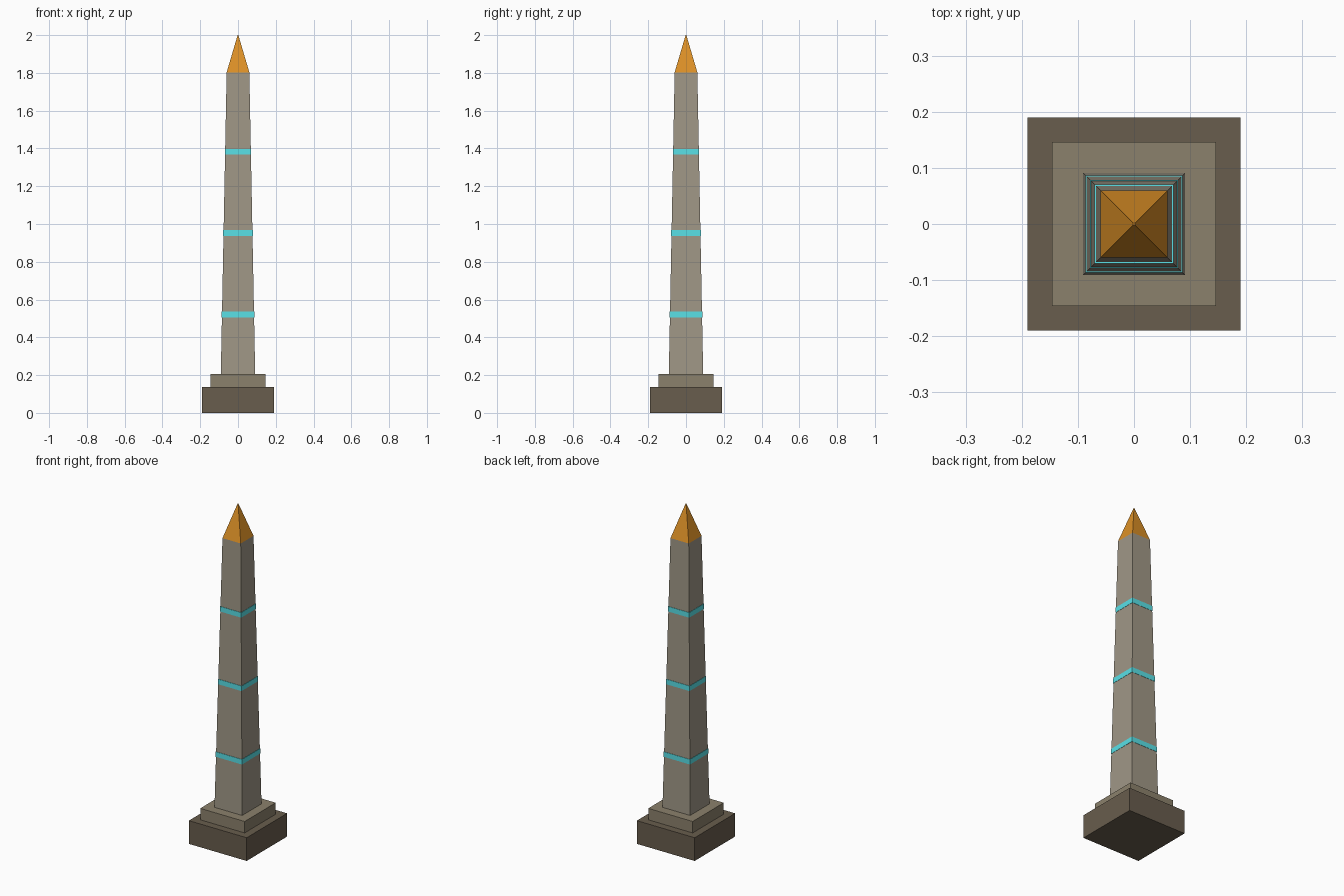
import bpy, bmesh

if "Cube" in bpy.data.objects:
    bpy.data.objects.remove(bpy.data.objects["Cube"])


def material(name, rgb):
    m = bpy.data.materials.new(name)
    m.diffuse_color = (*rgb, 1)
    m.use_nodes = True
    m.node_tree.nodes["Principled BSDF"].inputs["Base Color"].default_value = m.diffuse_color
    return m


def frustum(name, z0, z1, half0, half1, mat):
    """Square block tapering from half-width half0 to half1."""
    bm = bmesh.new()
    bmesh.ops.create_cube(bm, size=2)
    for v in bm.verts:
        top = v.co.z > 0
        h = half1 if top else half0
        v.co = (v.co.x * h, v.co.y * h, z1 if top else z0)
    mesh = bpy.data.meshes.new(name)
    bm.to_mesh(mesh)
    bm.free()
    mesh.materials.append(mat)
    obj = bpy.data.objects.new(name, mesh)
    bpy.context.collection.objects.link(obj)
    return obj


dark_stone = material("dark_stone", (0.14, 0.11, 0.075))
step_stone = material("step_stone", (0.26, 0.22, 0.15))
shaft_stone = material("shaft_stone", (0.35, 0.31, 0.24))
gold = material("gold", (0.72, 0.28, 0.02))
cyan = material("cyan", (0.10, 0.75, 0.80))

BASE_TOP, STEP_TOP, SHAFT_TOP = 0.138, 0.206, 1.803
SHAFT_LOW, SHAFT_HIGH = 0.091, 0.06

# Stepped plinth
frustum("plinth", 0, BASE_TOP, 0.19, 0.19, dark_stone)
frustum("plinth_step", BASE_TOP, STEP_TOP, 0.146, 0.146, step_stone)

# Tapered shaft and pointed cap
frustum("shaft", STEP_TOP, SHAFT_TOP, SHAFT_LOW, SHAFT_HIGH, shaft_stone)
frustum("cap", SHAFT_TOP, 2.0, SHAFT_HIGH, 0.002, gold)

# Glowing bands, slightly proud of the shaft
for i, z in enumerate((0.521, 0.952, 1.383)):
    t = (z - STEP_TOP) / (SHAFT_TOP - STEP_TOP)
    half = SHAFT_LOW + (SHAFT_HIGH - SHAFT_LOW) * t + 0.0018
    frustum(f"band_{i + 1}", z - 0.015, z + 0.015, half, half, cyan)
